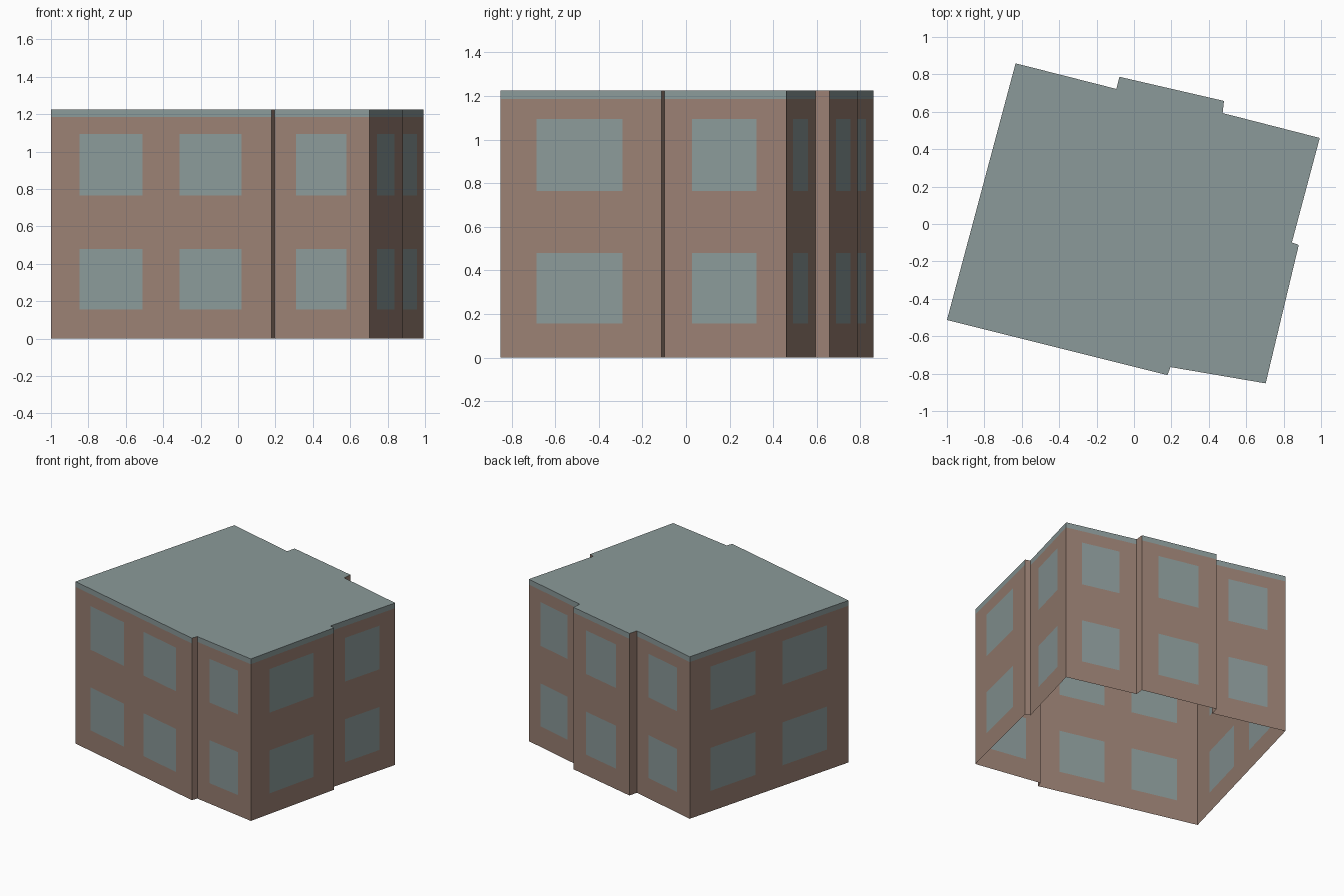
import bpy, bmesh
from mathutils import Vector

cube = bpy.data.objects.get("Cube")
if cube:
    bpy.data.objects.remove(cube)


def make_material(name, rgb):
    mat = bpy.data.materials.new(name)
    mat.use_nodes = True
    mat.diffuse_color = (*rgb, 1)
    mat.node_tree.nodes["Principled BSDF"].inputs["Base Color"].default_value = (*rgb, 1)
    return mat


brown = make_material("brown_wall", (0.323, 0.216, 0.171))
teal = make_material("grey_teal", (0.258, 0.323, 0.319))

# Footprint, counter-clockwise from the left end of the front wall
FOOTPRINT = [Vector(p) for p in (
    (-1, -0.513), (0.179, -0.808), (0.195, -0.765), (0.704, -0.852),
    (0.881, -0.112), (0.844, -0.099), (0.993, 0.46), (0.474, 0.593),
    (0.481, 0.658), (-0.078, 0.787), (-0.094, 0.722), (-0.633, 0.859))]
BAND, TOP = 1.185, 1.225
ROWS = [0, 0.155, 0.48, 0.765, 1.095, BAND]   # window sills and heads
ONE_BAY = [0, 0.225, 0.757, 1]                # window sides along a wall
TWO_BAYS = [0, 0.13, 0.415, 0.583, 0.865, 1]


def build(name, fill):
    bm = bmesh.new()
    fill(bm)
    bmesh.ops.remove_doubles(bm, verts=bm.verts, dist=0.0005)
    mesh = bpy.data.meshes.new(name)
    bm.to_mesh(mesh)
    bm.free()
    mesh.materials.append(brown)
    mesh.materials.append(teal)
    obj = bpy.data.objects.new(name, mesh)
    bpy.context.collection.objects.link(obj)
    return obj


def wall_grid(bm, a, b, columns, rows, pick):
    """Vertical wall from a to b, split into cells; pick(i, j) gives the material."""
    grid = [[bm.verts.new((*a.lerp(b, u), z)) for z in rows] for u in columns]
    for i in range(len(columns) - 1):
        for j in range(len(rows) - 1):
            face = bm.faces.new((grid[i][j], grid[i + 1][j],
                                 grid[i + 1][j + 1], grid[i][j + 1]))
            face.material_index = pick(i, j)


def sides():
    return zip(FOOTPRINT, FOOTPRINT[1:] + FOOTPRINT[:1])


def is_step(a, b):
    return (b - a).length < 0.2


# Walls with flush windows; the short steps are plain and run to the top
def fill_walls(bm):
    for a, b in sides():
        if is_step(a, b):
            wall_grid(bm, a, b, [0, 1], [0, TOP], lambda i, j: 0)
        else:
            columns = TWO_BAYS if (b - a).length > 1 else ONE_BAY
            wall_grid(bm, a, b, columns, ROWS, lambda i, j: i % 2 * (j % 2))


# Flat roof with the trim band around its edge
def fill_roof(bm):
    bm.faces.new([bm.verts.new((*p, TOP)) for p in FOOTPRINT]).material_index = 1
    for a, b in sides():
        if not is_step(a, b):
            wall_grid(bm, a, b, [0, 1], [BAND, TOP], lambda i, j: 1)


build("walls_and_windows", fill_walls)
build("roof_and_trim", fill_roof)
